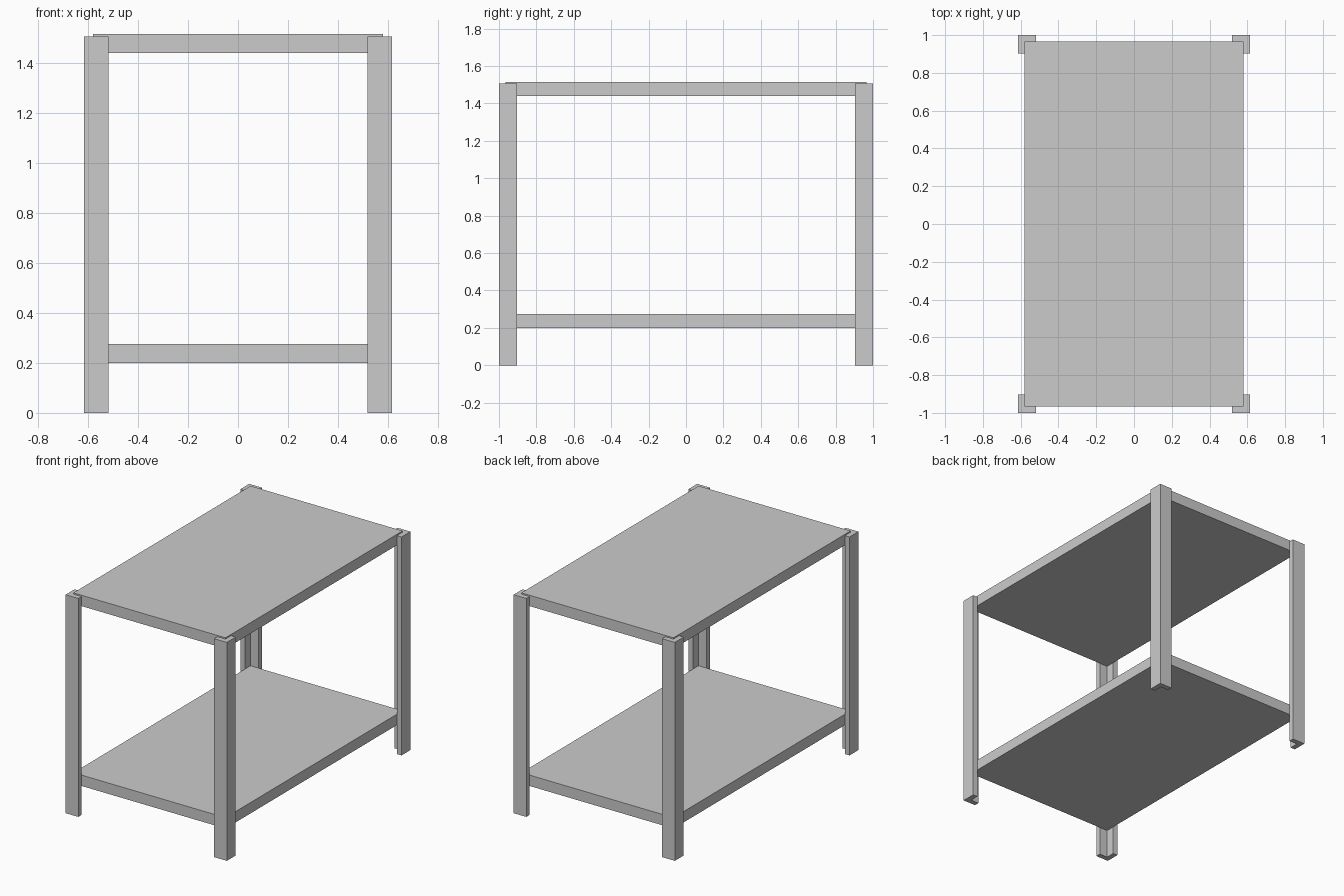
import bpy, bmesh

if "Cube" in bpy.data.objects:
    bpy.data.objects.remove(bpy.data.objects["Cube"])

HX, HY = 0.615, 1.0      # outer half sizes
T = 0.035                # angle-iron thickness
W = 0.097                # flange width
LEG_H = 1.506


def finish(name, bm):
    bmesh.ops.recalc_face_normals(bm, faces=bm.faces)
    mesh = bpy.data.meshes.new(name)
    bm.to_mesh(mesh)
    bm.free()
    obj = bpy.data.objects.new(name, mesh)
    bpy.context.collection.objects.link(obj)
    return obj


def prism(name, outline, z0, z1):
    bm = bmesh.new()
    face = bm.faces.new([bm.verts.new((x, y, z0)) for x, y in outline])
    ext = bmesh.ops.extrude_face_region(bm, geom=[face])
    top = [v for v in ext["geom"] if isinstance(v, bmesh.types.BMVert)]
    bmesh.ops.translate(bm, verts=top, vec=(0, 0, z1 - z0))
    return finish(name, bm)


# L-section corner legs, mirrored to all four corners
angle = [(0, 0), (W, 0), (W, T), (T, T), (T, W), (0, W)]
for sx, side in ((-1, "left"), (1, "right")):
    for sy, end in ((-1, "front"), (1, "back")):
        outline = [(sx * (HX - x), sy * (HY - y)) for x, y in angle]
        prism(f"{end}_{side}_leg", outline, 0, LEG_H)

# Two slab shelves seated inside the legs
sx, sy = HX - T, HY - T
slab = [(-sx, -sy), (sx, -sy), (sx, sy), (-sx, sy)]
prism("lower_shelf", slab, 0.2, 0.275)
prism("top_shelf", slab, 1.44, 1.515)
